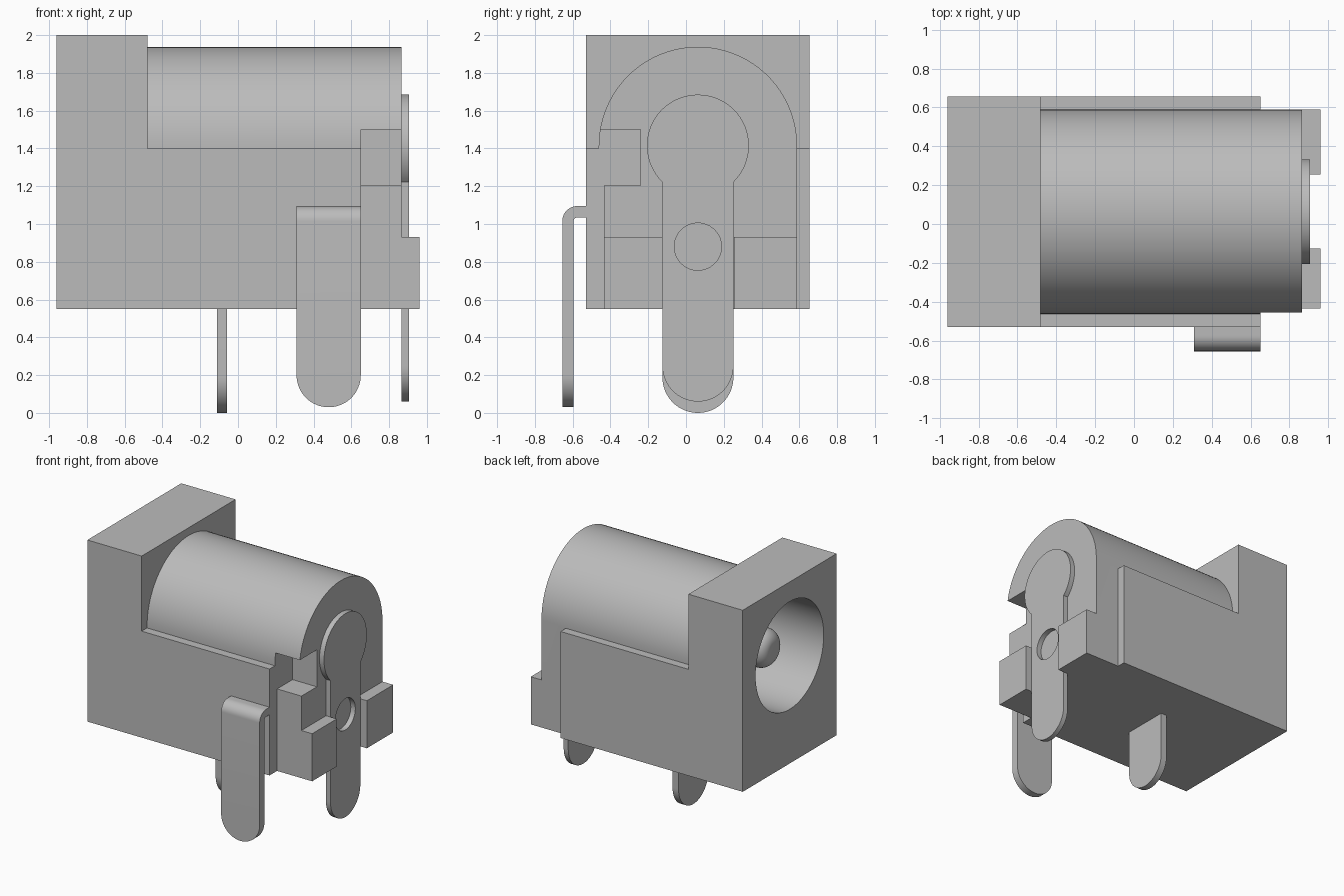
import bpy, bmesh
from math import cos, sin, radians, asin, degrees
from mathutils import Vector

cube = bpy.data.objects.get("Cube")
if cube:
    bpy.data.objects.remove(cube, do_unlink=True)

grey = bpy.data.materials.new("grey")
grey.use_nodes = True
COLOUR = (0.5, 0.5, 0.5, 1)
grey.diffuse_color = COLOUR
grey.node_tree.nodes["Principled BSDF"].inputs["Base Color"].default_value = COLOUR

MID = 0.063      # centre line in y
BORE_Z = 1.413   # barrel axis height
HALF = 0.188     # half width of the terminals


def arc(cx, cy, r, a0, a1, n=32):
    """Points on an arc, angles in degrees."""
    steps = [radians(a0 + (a1 - a0) * i / n) for i in range(n + 1)]
    return [(cx + r * cos(a), cy + r * sin(a)) for a in steps]


def circle(cx, cy, r, n=64):
    return arc(cx, cy, r, 0, 360, n)[:-1]


def rect(a0, a1, b0, b1):
    return [(a0, b0), (a1, b0), (a1, b1), (a0, b1)]


def finish(name, bm):
    bmesh.ops.recalc_face_normals(bm, faces=bm.faces)
    mesh = bpy.data.meshes.new(name)
    bm.to_mesh(mesh)
    bm.free()
    mesh.materials.append(grey)
    ob = bpy.data.objects.new(name, mesh)
    bpy.context.collection.objects.link(ob)
    return ob


def prism(name, outline, axis, lo, hi):
    """Extrude an outline along x (outline in y, z) or y (outline in x, z)."""
    bm = bmesh.new()
    place = (lambda a, b: (lo, a, b)) if axis == "x" else (lambda a, b: (a, lo, b))
    face = bm.faces.new([bm.verts.new(place(a, b)) for a, b in outline])
    new = bmesh.ops.extrude_face_region(bm, geom=[face])["geom"]
    move = Vector((hi - lo, 0, 0) if axis == "x" else (0, hi - lo, 0))
    bmesh.ops.translate(bm, vec=move, verts=[v for v in new if isinstance(v, bmesh.types.BMVert)])
    return finish(name, bm)


def select(ob):
    bpy.ops.object.select_all(action="DESELECT")
    ob.select_set(True)
    bpy.context.view_layer.objects.active = ob


def combine(ob, other, operation):
    """Apply a boolean and remove the second shape."""
    mod = ob.modifiers.new(operation.lower(), "BOOLEAN")
    mod.operation, mod.solver, mod.object = operation, "EXACT", other
    select(ob)
    bpy.ops.object.modifier_apply(modifier=mod.name)
    bpy.data.objects.remove(other, do_unlink=True)


def smooth(ob):
    select(ob)
    bpy.ops.object.shade_smooth_by_angle(angle=radians(30))


# Housing: stepped body, arched barrel and two rear feet
housing = prism("housing", [(-0.96, 0.55), (0.65, 0.55), (0.65, 1.4), (-0.48, 1.4),
                            (-0.48, 2), (-0.96, 2)], "y", -0.53, 0.655)
arch = arc(MID, BORE_Z, 0.525, 0, 180, 48)
barrel = prism("barrel", arch + [(MID - 0.525, 0.55), (MID + 0.525, 0.55)], "x", -0.7, 0.865)

# Corner notch and slimmer side at the rear of the barrel
for y0, y1, z0, z1 in ((-0.7, -0.24, 1.205, 1.5), (-0.7, -0.435, 0.4, 1.3)):
    combine(barrel, prism("notch", rect(y0, y1, z0, z1), "x", 0.65, 1.2), "DIFFERENCE")
combine(housing, barrel, "UNION")

for y0, y1 in ((-0.435, -0.125), (0.255, MID + 0.525)):
    combine(housing, prism("foot", rect(y0, y1, 0.55, 0.93), "x", 0.8, 0.96), "UNION")

# Plug socket
combine(housing, prism("bore", circle(MID, BORE_Z, 0.43), "x", -1.2, 0.6), "DIFFERENCE")
smooth(housing)

# Centre pin with a rounded tip, spun from a half profile
bm = bmesh.new()
profile = [(0.62, 0), (0.62, 0.15)] + arc(-0.72, 0.05, 0.1, 90, 180, 10) + [(-0.82, 0)]
verts = [bm.verts.new((x, MID, BORE_Z + r)) for x, r in profile]
edges = [bm.edges.new(pair) for pair in zip(verts, verts[1:])]
bmesh.ops.spin(bm, geom=verts + edges, cent=(0, MID, BORE_Z), axis=(1, 0, 0),
               angle=radians(360), steps=40)
bmesh.ops.remove_doubles(bm, verts=bm.verts, dist=0.0005)
smooth(finish("centre_pin", bm))

# Rear terminal: round head, straight stem, rounded end and a hole
spread = 90 - degrees(asin(HALF / 0.27))
rear = prism("rear_terminal",
             arc(MID, 1.415, 0.27, -spread, 180 + spread, 48)
             + arc(MID, 0.06 + HALF, HALF, 180, 360), "x", 0.865, 0.905)
combine(rear, prism("hole", circle(MID, 0.88, 0.125, 48), "x", 0.8, 1), "DIFFERENCE")
smooth(rear)

# Middle terminal under the housing
smooth(prism("middle_terminal", arc(MID, HALF, HALF, 180, 360)
             + [(MID + HALF, 0.6), (MID - HALF, 0.6)], "x", -0.11, -0.057))

# Side terminal: bent strip trimmed to a rounded tongue
strip = ([(-0.5, 1.095)] + arc(-0.575, 1.015, 0.08, 90, 180, 12) + [(-0.655, 0), (-0.595, 0)]
         + arc(-0.575, 1.015, 0.02, 180, 90, 8) + [(-0.5, 1.035)])
side = prism("side_terminal", strip, "x", 0.2, 0.8)
tongue = arc(0.48, 0.2, 0.17, 180, 360) + [(0.65, 1.3), (0.31, 1.3)]
combine(side, prism("tongue", tongue, "y", -0.8, -0.4), "INTERSECT")
smooth(side)
